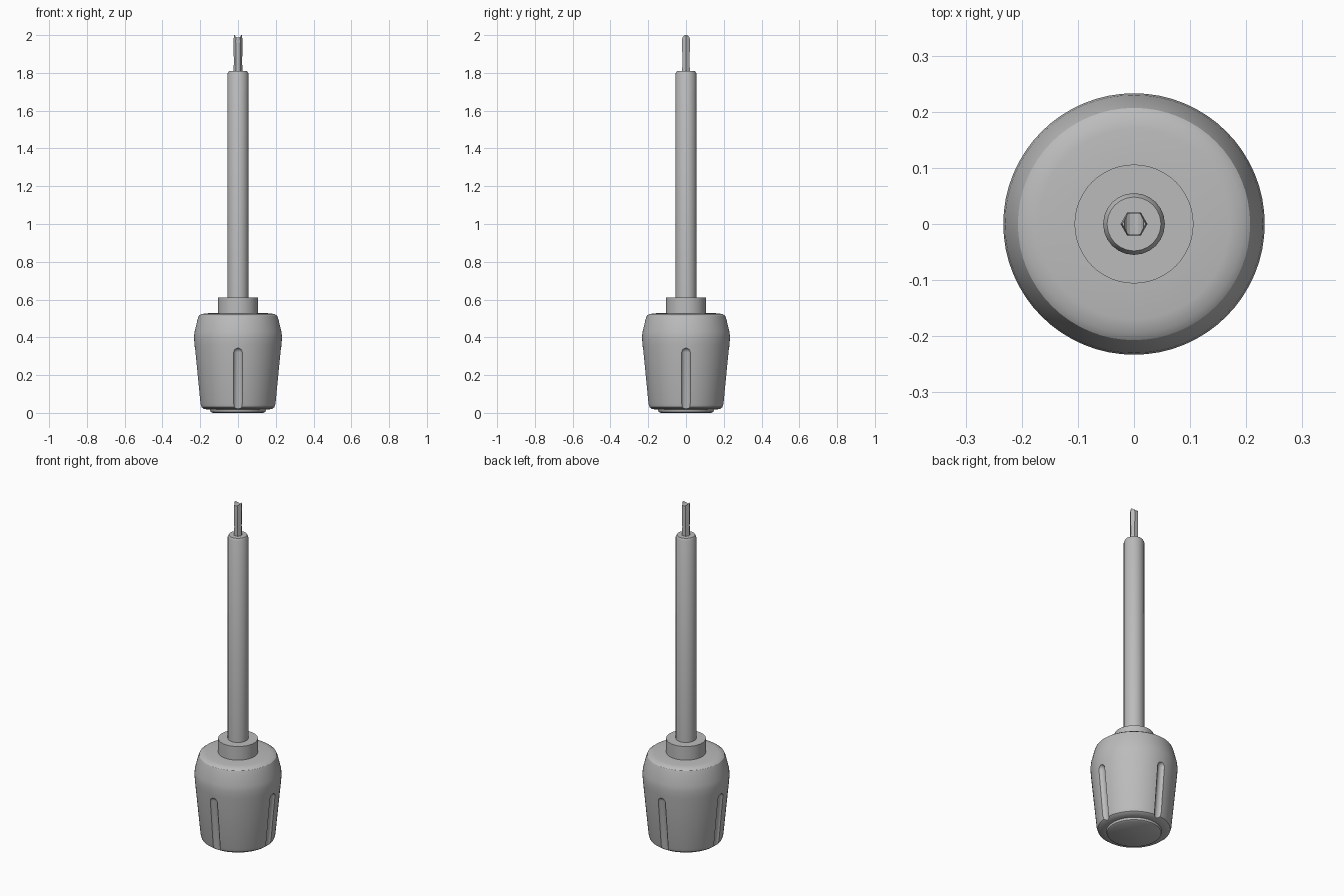
import bpy, bmesh, math
from mathutils import Matrix

if "Cube" in bpy.data.objects:
    bpy.data.objects.remove(bpy.data.objects["Cube"])

grey = bpy.data.materials.new("plain grey")
grey.use_nodes = True
GREY = (0.5, 0.5, 0.5, 1)
grey.diffuse_color = GREY
grey.node_tree.nodes["Principled BSDF"].inputs["Base Color"].default_value = GREY


def lathe(name, profile, sides):
    """Closed solid of revolution from (radius, height) points, with flat caps."""
    bm = bmesh.new()
    rings = []
    for r, z in profile:
        rings.append([bm.verts.new((r * math.cos(a), r * math.sin(a), z))
                      for a in (math.tau * i / sides for i in range(sides))])
    for low, high in zip(rings, rings[1:]):
        for i in range(sides):
            j = (i + 1) % sides
            bm.faces.new((low[i], low[j], high[j], high[i]))
    bm.faces.new(rings[0][::-1])
    bm.faces.new(rings[-1])
    mesh = bpy.data.meshes.new(name)
    bm.to_mesh(mesh)
    bm.free()
    mesh.materials.append(grey)
    obj = bpy.data.objects.new(name, mesh)
    bpy.context.collection.objects.link(obj)
    return obj


def activate(obj):
    bpy.ops.object.select_all(action='DESELECT')
    obj.select_set(True)
    bpy.context.view_layer.objects.active = obj


def cut(obj, cutter):
    """Subtract the cutter and throw it away."""
    cutter.hide_render = True
    mod = obj.modifiers.new("cut", 'BOOLEAN')
    mod.operation = 'DIFFERENCE'
    mod.solver = 'EXACT'
    mod.object = cutter
    activate(obj)
    bpy.ops.object.modifier_apply(modifier=mod.name)
    bpy.data.objects.remove(cutter)


# Handle: tapered grip with rounded shoulder and base
handle = lathe("handle", [
    (0.15, 0.018), (0.18, 0.02), (0.194, 0.03), (0.2, 0.05), (0.23, 0.36),
    (0.233, 0.4), (0.23, 0.43), (0.214, 0.495), (0.207, 0.514),
    (0.195, 0.523), (0.17, 0.527), (0.1, 0.53)], 64)

# Four round-ended flutes that follow the taper of the grip
R, LENGTH = 0.026, 0.32
dome = [(R * math.cos(t), LENGTH + R * math.sin(t))
        for t in (math.radians(a) for a in range(0, 90, 15))]
for k in range(4):
    flute = lathe("flute_cutter", [(R, -0.03)] + dome, 24)
    tilt = math.atan2(0.03, 0.31)
    flute.data.transform(Matrix.Rotation(k * math.pi / 2, 4, 'Z')
                         @ Matrix.Translation((0.206, 0, 0))
                         @ Matrix.Rotation(tilt, 4, 'Y'))
    cut(handle, flute)

# End cap under the handle, collar and shaft above it
end_cap = lathe("end_cap", [(0.135, 0), (0.145, 0.006), (0.15, 0.025)], 48)
collar = lathe("collar", [(0.106, 0.5), (0.106, 0.61)], 48)
shaft = lathe("shaft", [(0.055, 0.58), (0.055, 1.797), (0.048, 1.81)], 24)

# Bit: six-sided rod with a slightly narrowed end and a notch across the top
bit = lathe("bit", [(0.024, 1.79), (0.022, 1.86), (0.024, 1.97), (0.021, 2.0)], 6)
notch = lathe("notch_cutter", [(0.018, -0.1), (0.018, 0.1)], 16)
notch.data.transform(Matrix.Translation((0, 0, 2.004))
                     @ Matrix.Rotation(math.pi / 2, 4, 'X'))
cut(bit, notch)

for part, angle in ((handle, 32), (end_cap, 35), (collar, 35), (shaft, 35), (bit, 20)):
    activate(part)
    bpy.ops.object.shade_smooth_by_angle(angle=math.radians(angle))
